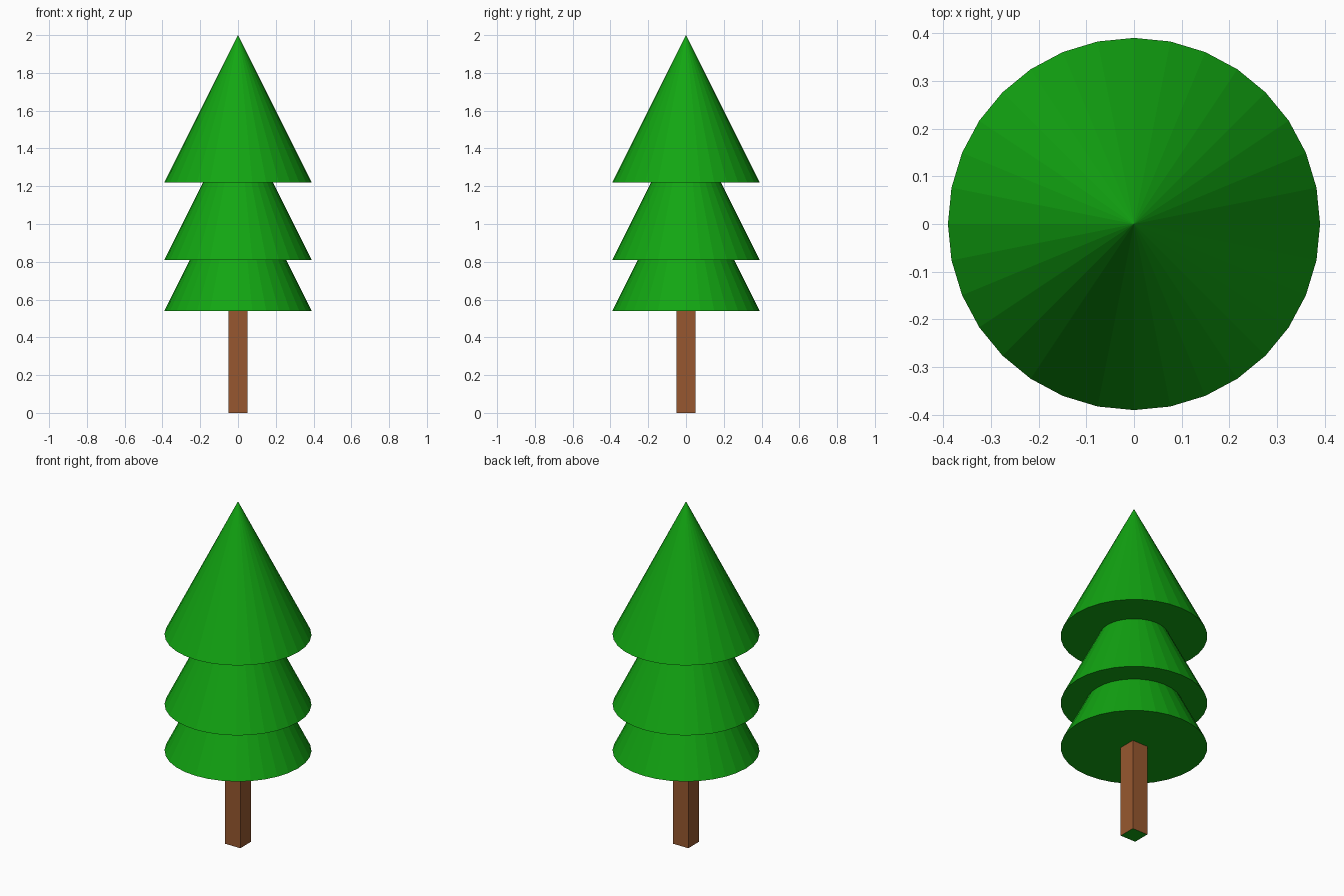
import bpy
import bmesh
from mathutils import Matrix

if "Cube" in bpy.data.objects:
    bpy.data.objects.remove(bpy.data.objects["Cube"])


def make_material(name, rgb):
    mat = bpy.data.materials.new(name)
    mat.diffuse_color = (*rgb, 1.0)
    mat.use_nodes = True
    mat.node_tree.nodes["Principled BSDF"].inputs["Base Color"].default_value = mat.diffuse_color
    return mat


green = make_material("leaf green", (0.006, 0.38, 0.006))
brown = make_material("bark brown", (0.31, 0.097, 0.029))


def finish(name, bm, materials):
    mesh = bpy.data.meshes.new(name)
    bm.to_mesh(mesh)
    bm.free()
    for mat in materials:
        mesh.materials.append(mat)
    obj = bpy.data.objects.new(name, mesh)
    bpy.context.collection.objects.link(obj)
    return obj


def foliage(name, base_z, radius=0.39, height=0.78):
    bm = bmesh.new()
    bmesh.ops.create_cone(bm, cap_ends=True, segments=32, radius1=radius,
                          radius2=0.0, depth=height,
                          matrix=Matrix.Translation((0, 0, base_z + height / 2)))
    # merge the collapsed tip into a clean apex
    bmesh.ops.remove_doubles(bm, verts=bm.verts, dist=1e-5)
    finish(name, bm, [green])


# Three equal cones, overlapping more towards the bottom
for tier, base in (("lower", 0.54), ("middle", 0.81), ("upper", 1.22)):
    foliage(tier + "_foliage", base)

# Square trunk, running a little way into the lowest cone; its underside is green
top = 0.58
bm = bmesh.new()
bmesh.ops.create_cube(bm, size=1.0, matrix=Matrix.Translation((0, 0, top / 2))
                      @ Matrix.Diagonal((0.10, 0.10, top, 1)))
bm.normal_update()
for face in bm.faces:
    face.material_index = 1 if face.normal.z < -0.5 else 0
finish("trunk", bm, [brown, green])
